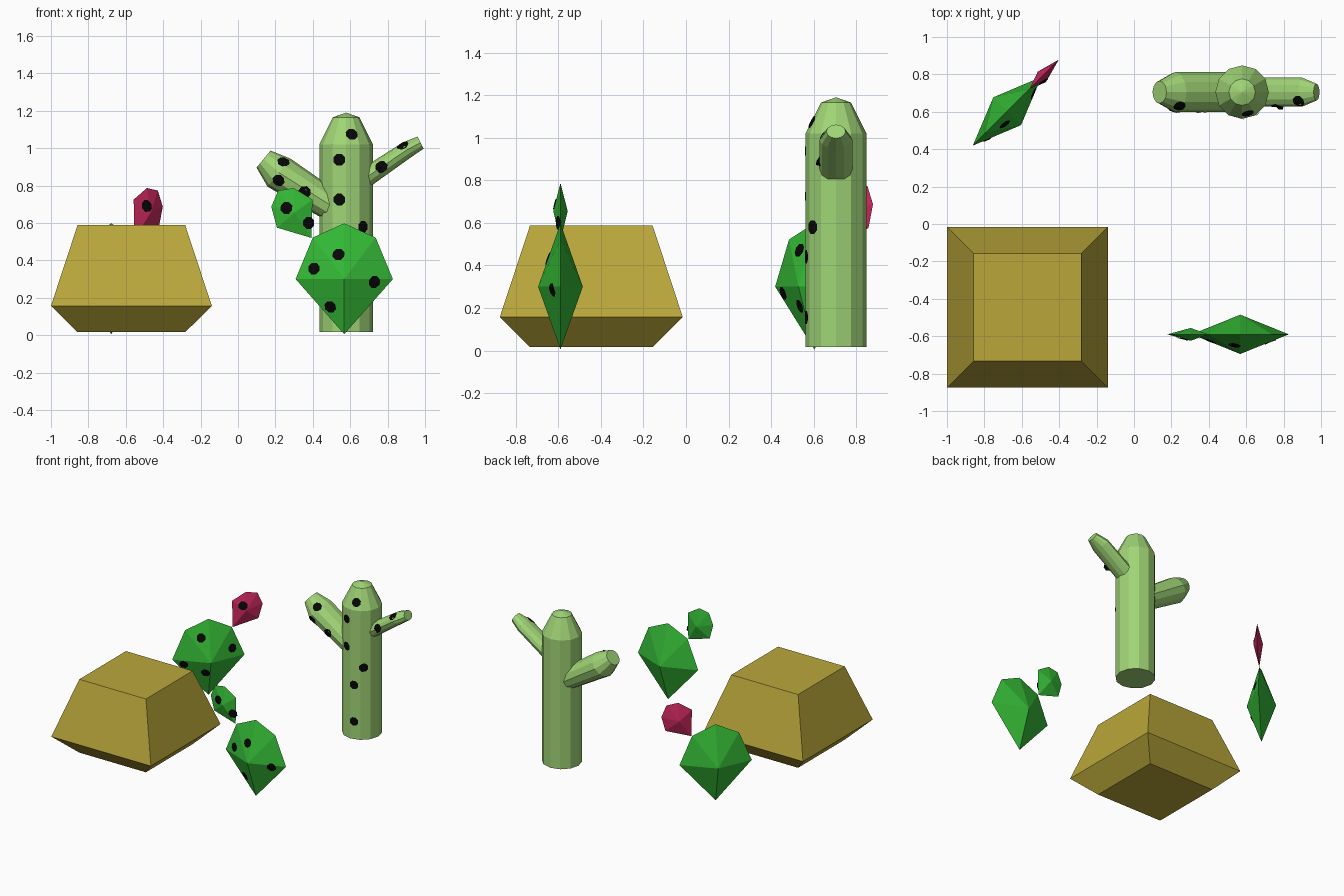
import bpy, bmesh, math
from mathutils import Vector, Matrix
from mathutils.bvhtree import BVHTree

if "Cube" in bpy.data.objects:
    bpy.data.objects.remove(bpy.data.objects["Cube"])


def material(name, rgb):
    m = bpy.data.materials.new(name)
    m.diffuse_color = (*rgb, 1)
    m.use_nodes = True
    m.node_tree.nodes["Principled BSDF"].inputs["Base Color"].default_value = m.diffuse_color
    return m


LIGHT = material("light_green", (0.35, 0.66, 0.18))
GREEN = material("leaf_green", (0.034, 0.48, 0.036))
PINK = material("pink", (0.62, 0.022, 0.12))
SAND = material("sand", (0.49, 0.39, 0.043))
BLACK = material("black", (0.002, 0.002, 0.002))


def finish(bm, name, mat, matrix=Matrix()):
    me = bpy.data.meshes.new(name)
    bm.to_mesh(me)
    me.transform(matrix)
    me.materials.append(mat)
    bpy.context.collection.objects.link(bpy.data.objects.new(name, me))


def spots(bm, name, points, matrix=Matrix()):
    """Thin dark patches laid on the surface at (x, z), seen from the front."""
    tree = BVHTree.FromBMesh(bm)
    out = bmesh.new()
    for x, z in points:
        p, n, _, _ = tree.ray_cast(Vector((x, -3, z)), Vector((0, 1, 0)))
        if p is None:
            continue
        side = Vector((0, 0, 1)).cross(n).normalized()
        up = n.cross(side)
        ring = []
        for k in range(9):
            if k == 8:
                q = p
            else:
                a = math.pi / 4 * k + math.pi / 8
                q = p + (side * math.cos(a) + up * math.sin(a)) * 0.034
            hit = tree.ray_cast(q + n * 0.05, -n)[0]
            if hit is None or (hit - q).length > 0.04:
                hit = q
            ring.append(out.verts.new(hit + n * 0.005))
        for k in range(8):
            out.faces.new((ring[8], ring[k], ring[(k + 1) % 8]))
    finish(out, name, BLACK, matrix)


def loft(name, rings, mat, sides, marks=(), turn=0.0):
    """Skin through rings of (centre, half axis, half axis)."""
    bm = bmesh.new()
    loops = []
    for c, a, b in rings:
        loops.append([bm.verts.new(Vector(c) + Vector(a) * math.cos(t) + Vector(b) * math.sin(t))
                      for t in (2 * math.pi * k / sides + turn for k in range(sides))])
    for lo, hi in zip(loops, loops[1:]):
        for k in range(sides):
            j = (k + 1) % sides
            bm.faces.new((lo[k], lo[j], hi[j], hi[k]))
    bm.faces.new(loops[0][::-1])
    bm.faces.new(loops[-1])
    bmesh.ops.remove_doubles(bm, verts=bm.verts, dist=0.0005)
    bmesh.ops.recalc_face_normals(bm, faces=bm.faces)
    if marks:
        spots(bm, name + "_spots", marks)
    finish(bm, name, mat)


# Rock: square block, widest low down
def square(z, h):
    r = h * math.sqrt(2)
    return ((-0.57, -0.445, z), (r, 0, 0), (0, r, 0))


loft("rock", [square(0.016, 0.288), square(0.157, 0.43), square(0.588, 0.288)],
     SAND, 4, turn=math.pi / 4)

# Tall cactus trunk
CX, CY = 0.578, 0.705
loft("cactus_trunk",
     [((CX, CY, z), (r, 0, 0), (0, r, 0)) for r, z in
      ((0.143, 0.016), (0.143, 1.02), (0.071, 1.165), (0.0001, 1.19))],
     LIGHT, 12,
     [(0.607, 1.072), (0.543, 0.938), (0.543, 0.725), (0.666, 0.58), (0.605, 0.44), (0.605, 0.155)])


# Cactus arms: each ring given by its upper and lower points and its half depth
def arm(name, stations, marks):
    rings = []
    for (ux, uz), (lx, lz), depth in stations:
        rings.append((((ux + lx) / 2, CY, (uz + lz) / 2),
                      ((ux - lx) / 2, 0, (uz - lz) / 2), (0, depth, 0)))
    loft(name, rings, LIGHT, 12, marks)


arm("cactus_arm_left",
    [((0.58, 0.735), (0.50, 0.597), 0.107),
     ((0.281, 0.944), (0.158, 0.794), 0.107),
     ((0.174, 0.987), (0.099, 0.896), 0.06)],
    [(0.217, 0.828), (0.356, 0.765), (0.243, 0.925)])
arm("cactus_arm_right",
    [((0.64, 0.877), (0.70, 0.79), 0.077),
     ((0.88, 1.03), (0.922, 0.949), 0.077),
     ((0.96, 1.062), (0.992, 0.997), 0.045)],
    [(0.767, 0.90), (0.88, 1.015)])


# Faceted pads: outline fanned to a front and a back peak
def pad(name, outline, centre, depth, mat, matrix, marks, flip=1):
    bm = bmesh.new()
    rim = [bm.verts.new((flip * x, 0, z)) for x, z in outline]
    for y in (-depth, depth):
        tip = bm.verts.new((flip * centre[0], y, centre[1]))
        for k in range(len(rim)):
            bm.faces.new((rim[k - 1], rim[k], tip))
    bmesh.ops.recalc_face_normals(bm, faces=bm.faces)
    spots(bm, name + "_spots", marks, matrix)
    finish(bm, name, mat, matrix)


BIG = [(0, 0.005), (-0.26, 0.3), (-0.168, 0.522), (0, 0.598), (0.168, 0.522), (0.26, 0.3)]
SMALL = [(-0.175, 0.52), (-0.36, 0.575), (-0.39, 0.687),
         (-0.353, 0.773), (-0.27, 0.787), (-0.17, 0.725)]

# Front plant, and its mirrored copy turned 45 degrees with a pink bloom
front = Matrix.Translation((0.568, -0.59, 0))
back = Matrix.Translation((-0.678, 0.603, 0)) @ Matrix.Rotation(math.radians(45), 4, 'Z')
pad("front_plant_pad", BIG, (0, 0.3), 0.105, GREEN, front,
    [(-0.16, 0.355), (-0.03, 0.43), (0.16, 0.285), (-0.073, 0.153)])
pad("front_plant_bud", SMALL, (-0.265, 0.655), 0.034, GREEN, front,
    [(-0.308, 0.68), (-0.192, 0.6)])
pad("back_plant_pad", BIG, (0, 0.3), 0.105, GREEN, back,
    [(-0.058, 0.47), (0.165, 0.37), (-0.18, 0.27), (-0.03, 0.21)], -1)
pad("back_plant_bloom", SMALL, (-0.265, 0.655), 0.034, PINK, back, [(0.245, 0.69)], -1)
